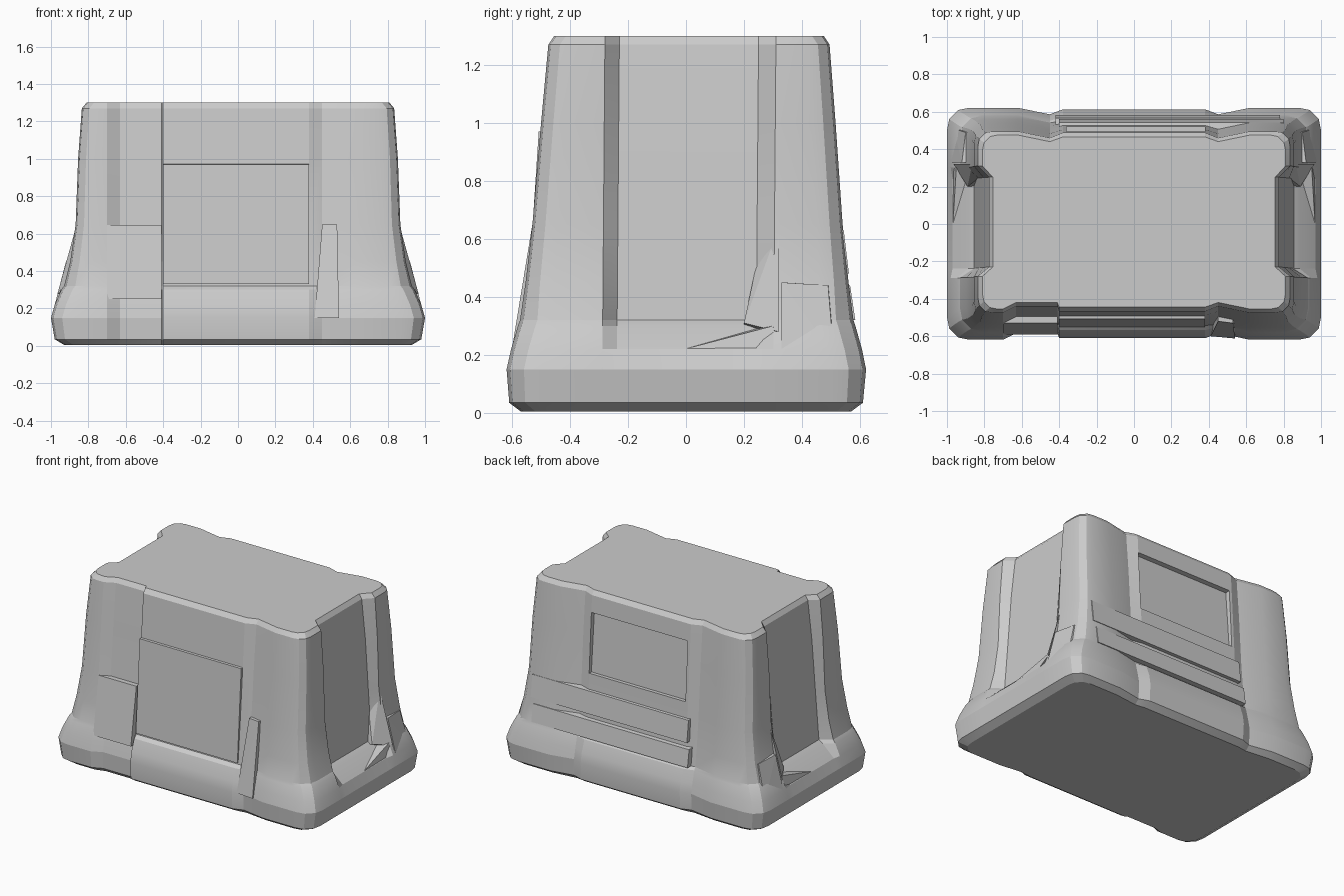
import bpy, bmesh, math

# Heights with: corner x, corner y, side panel x, notch y, middle panel y, corner cut
LEVELS = [
    (0.005, 0.93, 0.57, 0.93, 0.55, 0.56, 0.10),
    (0.035, 0.98, 0.61, 0.98, 0.58, 0.605, 0.11),
    (0.15, 1.00, 0.62, 1.00, 0.585, 0.612, 0.12),
    (0.22, 0.98, 0.605, 0.97, 0.57, 0.60, 0.12),
    (0.30, 0.945, 0.582, 0.885, 0.55, 0.57, 0.12),
    (0.32, 0.93, 0.575, 0.855, 0.54, 0.545, 0.12),
    (0.45, 0.897, 0.557, 0.845, 0.52, 0.535, 0.10),
    (0.65, 0.868, 0.535, 0.83, 0.50, 0.52, 0.09),
    (1.00, 0.855, 0.508, 0.805, 0.475, 0.497, 0.085),
    (1.27, 0.835, 0.485, 0.775, 0.45, 0.478, 0.08),
    (1.30, 0.81, 0.465, 0.755, 0.43, 0.455, 0.08),
]
PLAIN = ((0.62, 'Y'), (0.45, 'N'), (0.38, 'M'))
WIDE = ((0.70, 'Y'), (0.63, 'N'), (0.41, 'N'), (0.40, 'M'))


def quadrant(level, sx, sy, edge):
    """Outline from side panel round the corner pillar to the middle panel."""
    z, X, Y, P, N, M, c = level
    inner, outer = (0.24, 0.29) if sy < 0 else (0.24, 0.30)
    pts = [(P, inner), (X, outer), (X, Y - c), (X - 0.1 * c, Y - 0.5 * c),
           (X - 0.5 * c, Y - 0.1 * c), (X - c, Y)]
    pts += [(x, {'Y': Y, 'N': N, 'M': M}[k]) for x, k in edge]
    shift = 0.008 * z
    return [(sx * x, sy * y + shift, z) for x, y in pts]


def finish(bm, name):
    bmesh.ops.recalc_face_normals(bm, faces=bm.faces)
    me = bpy.data.meshes.new(name)
    bm.to_mesh(me)
    bm.free()
    ob = bpy.data.objects.new(name, me)
    bpy.context.collection.objects.link(ob)
    return ob


def hull(name, pts):
    bm = bmesh.new()
    for p in pts:
        bm.verts.new(p)
    r = bmesh.ops.convex_hull(bm, input=bm.verts)
    bmesh.ops.delete(bm, geom=list({g for g in r['geom_interior'] + r['geom_unused']
                                   if isinstance(g, bmesh.types.BMVert)}), context='VERTS')
    return finish(bm, name)


def slab(name, x0, x1, profile):
    """Extrude a convex (y, z) profile along x."""
    return hull(name, [(x, y, z) for x in (x0, x1) for y, z in profile])


# Main block with corner pillars and a flared, rounded foot
bm = bmesh.new()
rings = []
for lv in LEVELS:
    loop = (quadrant(lv, 1, 1, PLAIN) + quadrant(lv, -1, 1, PLAIN)[::-1]
            + quadrant(lv, -1, -1, WIDE) + quadrant(lv, 1, -1, PLAIN)[::-1])
    rings.append([bm.verts.new(p) for p in loop])
for a, b in zip(rings, rings[1:]):
    for i in range(len(a)):
        j = (i + 1) % len(a)
        bm.faces.new((a[i], a[j], b[j], b[i]))
bm.faces.new(rings[0][::-1])
bm.faces.new(rings[-1])
block = finish(bm, "stone_block")

# Recessed panel cut into the back
cutter = slab("back_panel_cutter", -0.36, 0.38,
              [(0.495, 0.74), (0.70, 0.74), (0.462, 1.15), (0.70, 1.17)])
cutter.hide_render = True
cutter.hide_viewport = True
mod = block.modifiers.new("back_recess", 'BOOLEAN')
mod.object = cutter
mod.solver = 'EXACT'

# Front: thin lower plate, filled left foot, leaning right brace
slab("front_plate", -0.40, 0.38,
     [(-0.40, 0.33), (-0.55, 0.33), (-0.525, 0.65), (-0.508, 0.97), (-0.40, 0.98)])
slab("front_left_foot", -0.70, -0.41,
     [(-0.40, 0.25), (-0.59, 0.25), (-0.565, 0.40), (-0.53, 0.645), (-0.40, 0.645)])
hull("front_right_brace", [(0.41, -0.40, 0.15), (0.53, -0.40, 0.15), (0.41, -0.60, 0.15),
                           (0.54, -0.612, 0.15), (0.45, -0.52, 0.65), (0.53, -0.53, 0.65),
                           (0.45, -0.40, 0.65), (0.53, -0.40, 0.65)])

# Back: stepped bands below the recess, running on across one pillar
slab("back_lower_band", -0.42, 0.78, [(0.4, 0.32), (0.584, 0.32), (0.566, 0.44), (0.4, 0.46)])
slab("back_upper_band", -0.40, 0.80, [(0.4, 0.48), (0.562, 0.48), (0.544, 0.63), (0.4, 0.65)])

# Sides: broken wedges at the feet of the pillars
for s, side in ((1, "right"), (-1, "left")):
    hull(side + "_rear_wedge", [(s * x, y, z) for x, y, z in (
        (0.80, 0.20, 0.28), (0.89, 0.20, 0.31), (0.965, 0.32, 0.28), (0.80, 0.32, 0.28),
        (0.865, 0.32, 0.64), (0.80, 0.27, 0.64), (0.80, 0.32, 0.64))])
    hull(side + "_rear_stone", [(s * x, y, z) for x, y, z in (
        (0.80, 0.33, 0.2), (0.985, 0.33, 0.2), (0.80, 0.52, 0.2), (0.965, 0.51, 0.2),
        (0.92, 0.33, 0.45), (0.90, 0.49, 0.44), (0.80, 0.33, 0.45), (0.80, 0.50, 0.44))])
    hull(side + "_ledge_chip", [(s * x, y, z) for x, y, z in (
        (0.84, -0.12, 0.20), (0.975, -0.12, 0.19), (0.84, 0.32, 0.20), (0.97, 0.32, 0.20),
        (0.95, 0.30, 0.30), (0.84, 0.30, 0.31))])

# Crisp facets with soft shading on the shallow bends only
for ob in bpy.context.collection.objects:
    ob.select_set(ob is block)
bpy.context.view_layer.objects.active = block
bpy.ops.object.shade_smooth_by_angle(angle=math.radians(14))
